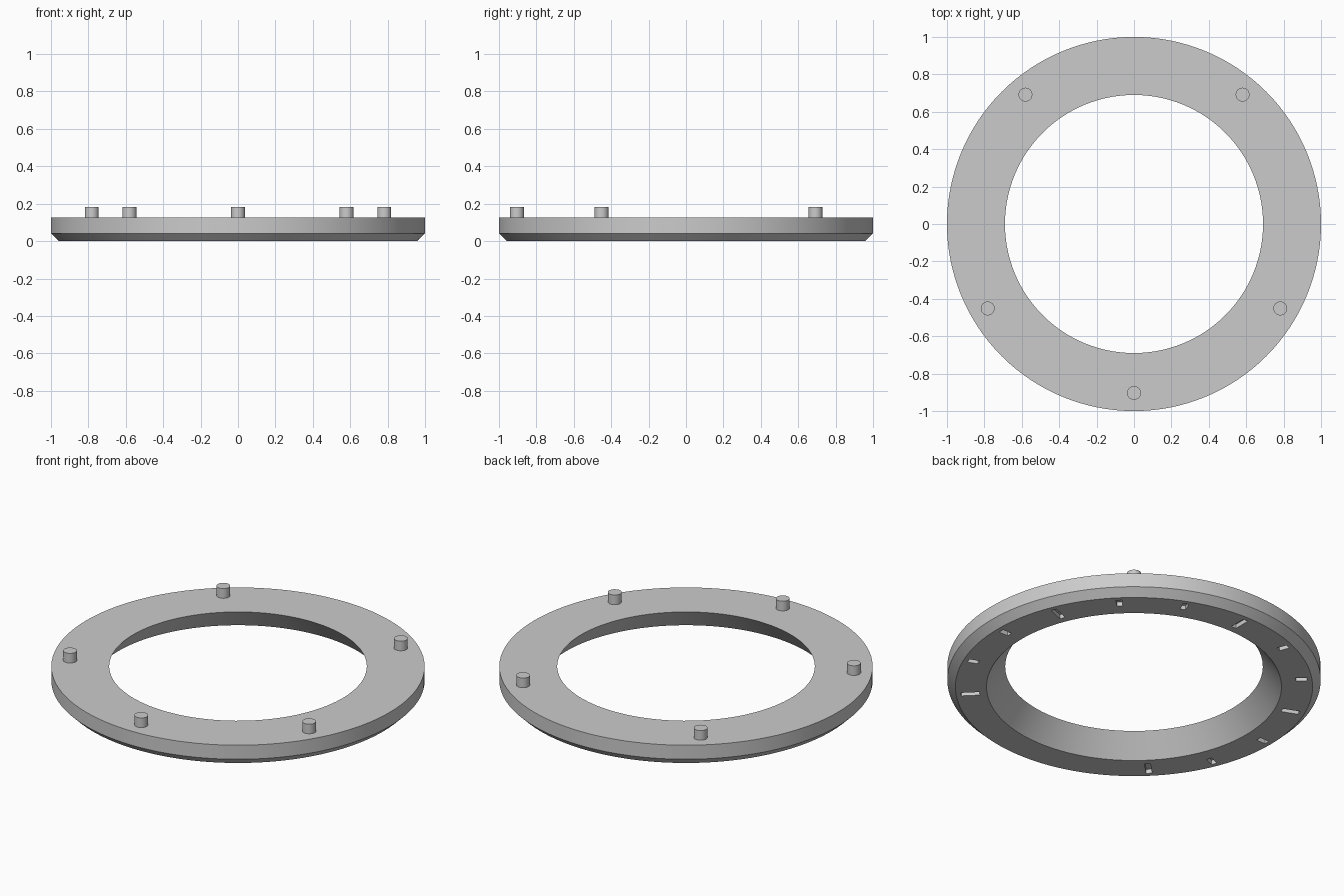
import bpy
import bmesh
from math import radians, cos, sin, tau
from mathutils import Matrix, Vector

if "Cube" in bpy.data.objects:
    bpy.data.objects.remove(bpy.data.objects["Cube"], do_unlink=True)

SEGMENTS = 128
TOP = 0.125

grey = bpy.data.materials.new("plain grey")
grey.use_nodes = True
colour = (0.6, 0.6, 0.6, 1)
grey.diffuse_color = colour
grey.node_tree.nodes["Principled BSDF"].inputs["Base Color"].default_value = colour


def make_object(name, bm):
    bmesh.ops.recalc_face_normals(bm, faces=bm.faces)
    mesh = bpy.data.meshes.new(name)
    bm.to_mesh(mesh)
    bm.free()
    mesh.materials.append(grey)
    obj = bpy.data.objects.new(name, mesh)
    bpy.context.collection.objects.link(obj)
    return obj


def lathe(name, profile):
    """Spin a closed (radius, height) profile around z."""
    bm = bmesh.new()
    rings = []
    for i in range(SEGMENTS):
        a = tau * i / SEGMENTS
        rings.append([bm.verts.new((r * cos(a), r * sin(a), z)) for r, z in profile])
    for i, ring in enumerate(rings):
        following = rings[(i + 1) % SEGMENTS]
        for j in range(len(profile)):
            k = (j + 1) % len(profile)
            bm.faces.new((ring[j], following[j], following[k], ring[k]))
    return make_object(name, bm)


def smooth(obj):
    bpy.ops.object.select_all(action="DESELECT")
    obj.select_set(True)
    bpy.context.view_layer.objects.active = obj
    bpy.ops.object.shade_smooth_by_angle(angle=radians(30))


# Ring body: chamfered outer edge below, flared bore
ring = lathe("bezel_ring", [(0.957, 0), (1, 0.042), (1, TOP), (0.69, TOP), (0.79, 0)])

# Cutter for the scale marks recessed in the underside; every third is longer
DEPTH, WIDTH, OUTER = 0.025, 0.032, 0.93
bm = bmesh.new()
for i in range(13):
    length = 0.1 if i % 3 == 0 else 0.06
    place = (Matrix.Rotation(radians(-45 + 22.5 * i), 4, "Z")
             @ Matrix.Translation((OUTER - length / 2, 0, 0))
             @ Matrix.Diagonal(Vector((length, WIDTH, DEPTH * 2, 1))))
    bmesh.ops.create_cube(bm, size=1, matrix=place)
cutter = make_object("scale_mark_cutter", bm)
cutter.hide_render = True

# Cut the marks, then drop the cutter
cut = ring.modifiers.new("scale_marks", "BOOLEAN")
cut.operation = "DIFFERENCE"
cut.solver = "EXACT"
cut.object = cutter
bpy.context.view_layer.objects.active = ring
bpy.ops.object.modifier_apply(modifier=cut.name)
bpy.data.objects.remove(cutter, do_unlink=True)
smooth(ring)

# Locating pins standing on the top face
PIN_BASE, PIN_TOP = TOP - 0.01, 0.182
for number, angle in enumerate((50, 130, 210, 270, 330), 1):
    bm = bmesh.new()
    a = radians(angle)
    centre = (0.903 * cos(a), 0.903 * sin(a), (PIN_BASE + PIN_TOP) / 2)
    bmesh.ops.create_cone(bm, cap_ends=True, segments=32, radius1=0.037, radius2=0.037,
                          depth=PIN_TOP - PIN_BASE, matrix=Matrix.Translation(centre))
    smooth(make_object(f"locating_pin_{number}", bm))
